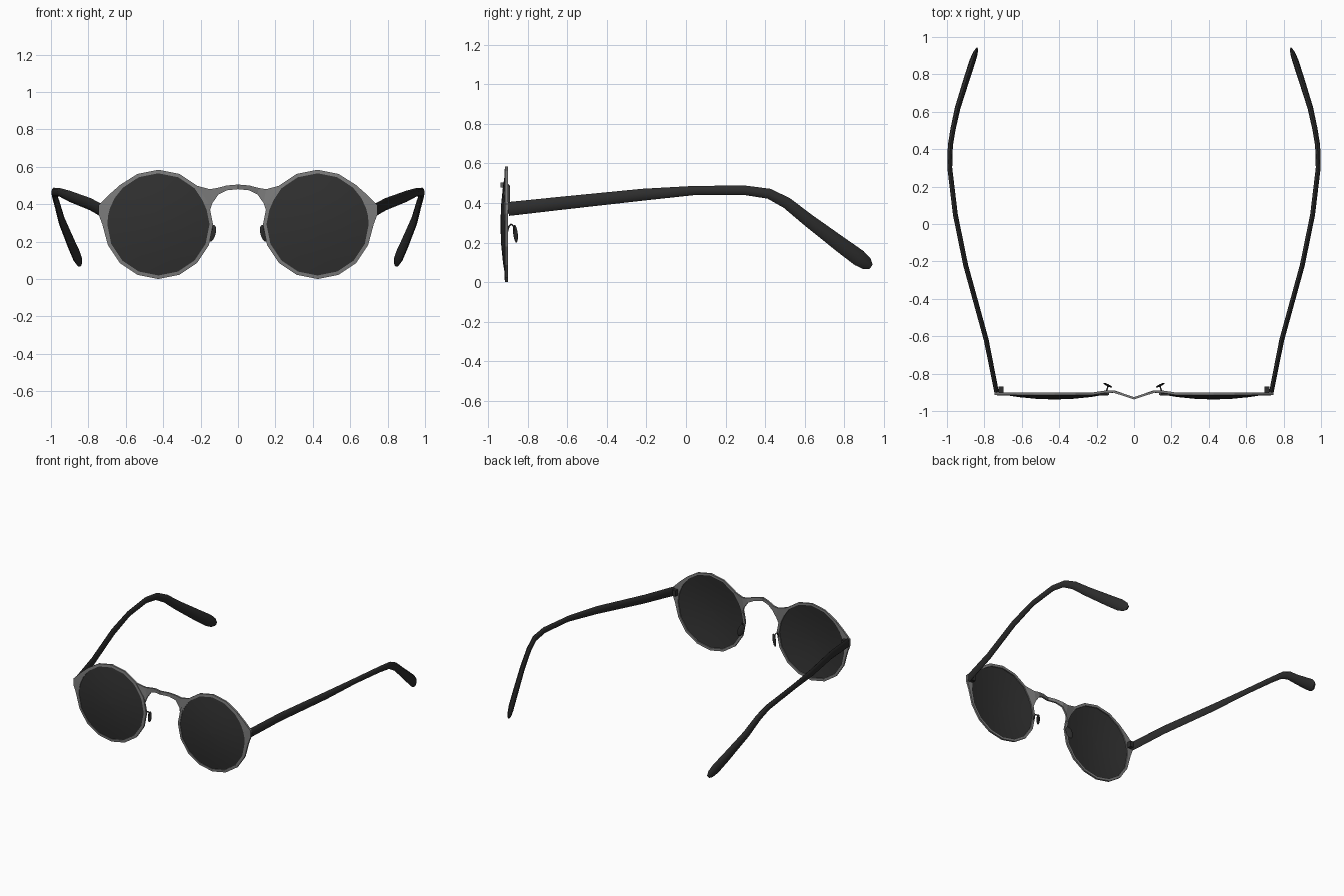
import bpy, bmesh, math
from mathutils import Vector, Euler

if "Cube" in bpy.data.objects:
    bpy.data.objects.remove(bpy.data.objects["Cube"])


def material(name, v):
    m = bpy.data.materials.new(name)
    m.diffuse_color = (v, v, v, 1)
    m.use_nodes = True
    m.node_tree.nodes["Principled BSDF"].inputs["Base Color"].default_value = m.diffuse_color
    return m


METAL = material("grey metal", 0.20)
TINT = material("dark tinted lens", 0.030)
BLACK = material("black plastic", 0.026)
CX, CZ = 0.4255, 0.292          # lens centre on the right half


def finish(name, bm, mat, angle=None):
    """Turn a right-half bmesh into an object mirrored across x = 0."""
    bmesh.ops.recalc_face_normals(bm, faces=bm.faces)
    me = bpy.data.meshes.new(name)
    bm.to_mesh(me)
    bm.free()
    me.materials.append(mat)
    ob = bpy.data.objects.new(name, me)
    bpy.context.collection.objects.link(ob)
    mod = ob.modifiers.new("Mirror", 'MIRROR')
    mod.use_clip = True
    if angle:
        bpy.ops.object.select_all(action='DESELECT')
        ob.select_set(True)
        bpy.context.view_layer.objects.active = ob
        bpy.ops.object.shade_smooth_by_angle(angle=math.radians(angle))
    return ob


def loft(bm, rings, close=False, caps=True):
    """Join equal-length rings of points with quads."""
    vs = [[bm.verts.new(p) for p in r] for r in rings]
    n = len(vs[0])
    for i in range(len(vs) if close else len(vs) - 1):
        a, b = vs[i], vs[(i + 1) % len(vs)]
        for k in range(n):
            bm.faces.new((a[k], a[(k + 1) % n], b[(k + 1) % n], b[k]))
    if caps and not close:
        bm.faces.new(vs[0])
        bm.faces.new(vs[-1])


def sweep(name, stations, ref, mat, sides=8):
    """Sweep an oval section (width, height) along x, y, z stations."""
    pts = [Vector(s[:3]) for s in stations]
    rings = []
    for i, (p, s) in enumerate(zip(pts, stations)):
        t = (pts[min(i + 1, len(pts) - 1)] - pts[max(i - 1, 0)]).normalized()
        side = t.cross(Vector(ref)).normalized()
        up = side.cross(t)
        rings.append([p + side * s[3] / 2 * math.cos(a) + up * s[4] / 2 * math.sin(a)
                      for a in (2 * math.pi * k / sides for k in range(sides))])
    bm = bmesh.new()
    loft(bm, rings)
    return finish(name, bm, mat, 50)


# Rims: 16-sided rings with a flared end piece at the hinge
outline = [(-22.5, .292), (0, .300), (9.7, .325), (17.9, .336), (31, .308), (46, .294)]
outline += [(67.5 + 22.5 * k, .292) for k in range(12)]
rings = []
for deg, r in outline:
    c, s = math.cos(math.radians(deg)), math.sin(math.radians(deg))
    rings.append([(CX + q * c, y, CZ + q * s)
                  for q, y in ((.273, -.917), (r, -.915), (r, -.901), (.273, -.901))])
bm = bmesh.new()
loft(bm, rings, close=True)
finish("rim", bm, METAL)

# Lenses: thin domed discs
bm = bmesh.new()
rings = []
profile = [(f, 0) for f in (.02, .35, .7, 1)] + [(f, .004) for f in (1, .7, .35, .02)]
for f, back in profile:
    y = -.912 - .026 * (1 - f * f) + back
    rings.append([(CX + .276 * f * math.cos(a), y, CZ + .276 * f * math.sin(a))
                  for a in (2 * math.pi * k / 32 for k in range(32))])
loft(bm, rings)
finish("lens", bm, TINT, 40)

# Bridge: flat arched strip, bent forward in the middle
bridge = [(0, .505, 0, .480, -.938), (.06, .500, .06, .474, -.918),
          (.11, .487, .105, .452, -.902), (.15, .480, .137, .405, -.903),
          (.225, .500, .157, .345, -.914)]
bm = bmesh.new()
loft(bm, [[(xt, y, zt), (xt, y + .013, zt), (xb, y + .013, zb), (xb, y, zb)]
          for xt, zt, xb, zb, y in bridge])
bm.faces.ensure_lookup_table()
bmesh.ops.delete(bm, geom=[f for f in bm.faces if all(abs(v.co.x) < 1e-5 for v in f.verts)],
                 context='FACES_ONLY')
finish("bridge", bm, METAL)

# Temples: bowed arms dropping to a wider rounded ear tip
sweep("temple", [
    (.735, -.897, .370, .024, .070), (.790, -.62, .400, .026, .066),
    (.900, -.22, .442, .026, .060), (.955, .05, .464, .026, .046),
    (.985, .30, .464, .026, .048), (.982, .42, .447, .027, .052),
    (.967, .51, .400, .028, .058), (.943, .62, .312, .030, .066),
    (.890, .79, .184, .033, .080), (.862, .875, .122, .033, .085),
    (.848, .915, .093, .026, .066), (.841, .935, .079, .012, .030)],
    (0, 0, 1), BLACK)

# Hinges: small blocks behind the end pieces
bm = bmesh.new()
bmesh.ops.create_cube(bm, size=1)
for v in bm.verts:
    v.co = Vector((.712, -.886, .370)) + v.co * Vector((.026, .032, .044))
finish("hinge", bm, BLACK)

# Nose pads: flat ovals turned towards the nose
bm = bmesh.new()
bmesh.ops.create_uvsphere(bm, u_segments=12, v_segments=8, radius=1)
turn = Euler((0, -.3, .45)).to_matrix()
for v in bm.verts:
    v.co = Vector((.140, -.862, .245)) + turn @ (v.co * Vector((.023, .006, .047)))
finish("nose_pad", bm, BLACK, 50)

# Pad wires: hooked from the rim to the pad
sweep("pad_wire", [
    (.152, -.906, .245, .008, .008), (.148, -.896, .280, .008, .008),
    (.144, -.884, .294, .008, .008), (.141, -.872, .284, .008, .008),
    (.140, -.864, .250, .008, .008)], (1, 0, 0), BLACK, 6)
